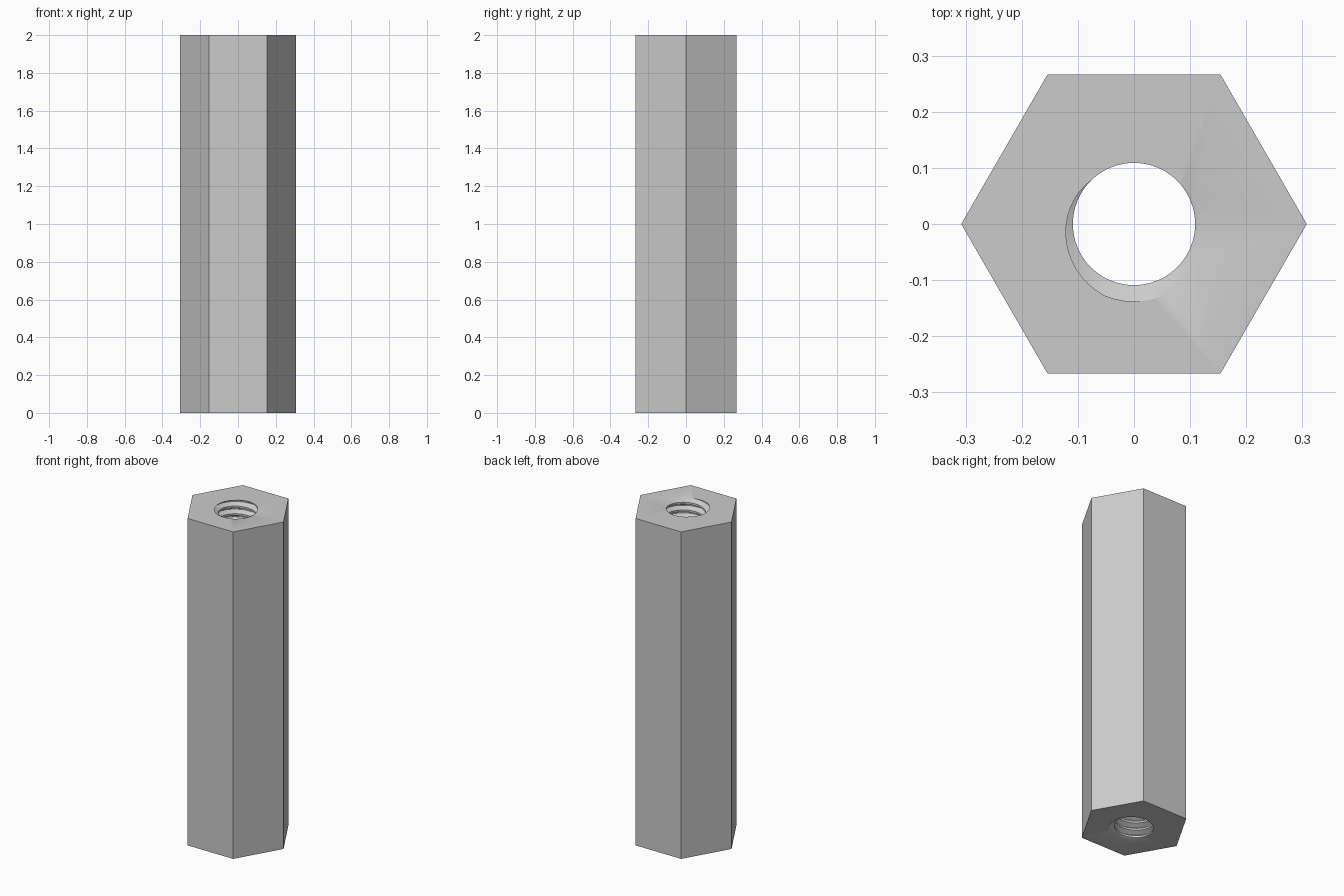
import bpy, bmesh
from math import cos, sin, pi, ceil

cube = bpy.data.objects.get("Cube")
if cube:
    bpy.data.objects.remove(cube, do_unlink=True)

HEIGHT, HEX_R = 2.0, 0.308
MINOR, MAJOR, PITCH = 0.109, 0.138, 0.0467
STEPS = 48

steel = bpy.data.materials.new("light grey metal")
steel.use_nodes = True
grey = (0.6, 0.6, 0.6, 1)
steel.diffuse_color = grey
steel.node_tree.nodes["Principled BSDF"].inputs["Base Color"].default_value = grey

bm = bmesh.new()

# Internal thread: narrow root, two flanks and a flat crest, swept up a helix
profile = [(MAJOR, -1 / 16), (MAJOR, 1 / 16), (MINOR, 3 / 8), (MINOR, 5 / 8)]
turns = ceil(HEIGHT / PITCH) + 4
rows = []
for n in range(turns * STEPS):
    a = 2 * pi * n / STEPS - pi / 2
    z = HEIGHT + PITCH * (n / STEPS - turns + 2)
    rows.append([bm.verts.new((r * cos(a), r * sin(a), z + PITCH * dz))
                 for r, dz in profile])
for n in range(len(rows) - STEPS - 1):
    here = rows[n] + [rows[n + STEPS][0]]
    after = rows[n + 1] + [rows[n + STEPS + 1][0]]
    for j in range(len(profile)):
        bm.faces.new((here[j], after[j], after[j + 1], here[j + 1]))

# Trim the thread flush with both ends
for z, up in ((0, -1), (HEIGHT, 1)):
    bmesh.ops.bisect_plane(bm, geom=bm.verts[:] + bm.edges[:] + bm.faces[:],
                           dist=1e-6, plane_co=(0, 0, z), plane_no=(0, 0, up),
                           clear_outer=True)
bmesh.ops.delete(bm, geom=[v for v in bm.verts if not v.link_faces], context='VERTS')

# Hexagonal end faces, each pierced by the threaded hole
rings = []
for z in (0, HEIGHT):
    rim = [e for e in bm.edges if e.is_boundary
           and all(abs(v.co.z - z) < 1e-4 for v in e.verts)]
    ring = [bm.verts.new((HEX_R * cos(k * pi / 3), HEX_R * sin(k * pi / 3), z))
            for k in range(6)]
    outline = [bm.edges.new((ring[k], ring[(k + 1) % 6])) for k in range(6)]
    bmesh.ops.triangle_fill(bm, edges=rim + outline, use_beauty=True,
                            normal=(0, 0, 1 if z else -1))
    rings.append(ring)

# Six flat sides
low, high = rings
for k in range(6):
    m = (k + 1) % 6
    bm.faces.new((low[k], low[m], high[m], high[k]))
bmesh.ops.recalc_face_normals(bm, faces=bm.faces[:])

mesh = bpy.data.meshes.new("threaded_hex_standoff")
bm.to_mesh(mesh)
bm.free()
mesh.materials.append(steel)
standoff = bpy.data.objects.new("threaded_hex_standoff", mesh)
bpy.context.collection.objects.link(standoff)

bpy.ops.object.select_all(action='DESELECT')
standoff.select_set(True)
bpy.context.view_layer.objects.active = standoff
bpy.ops.object.shade_smooth_by_angle(angle=pi / 6)
